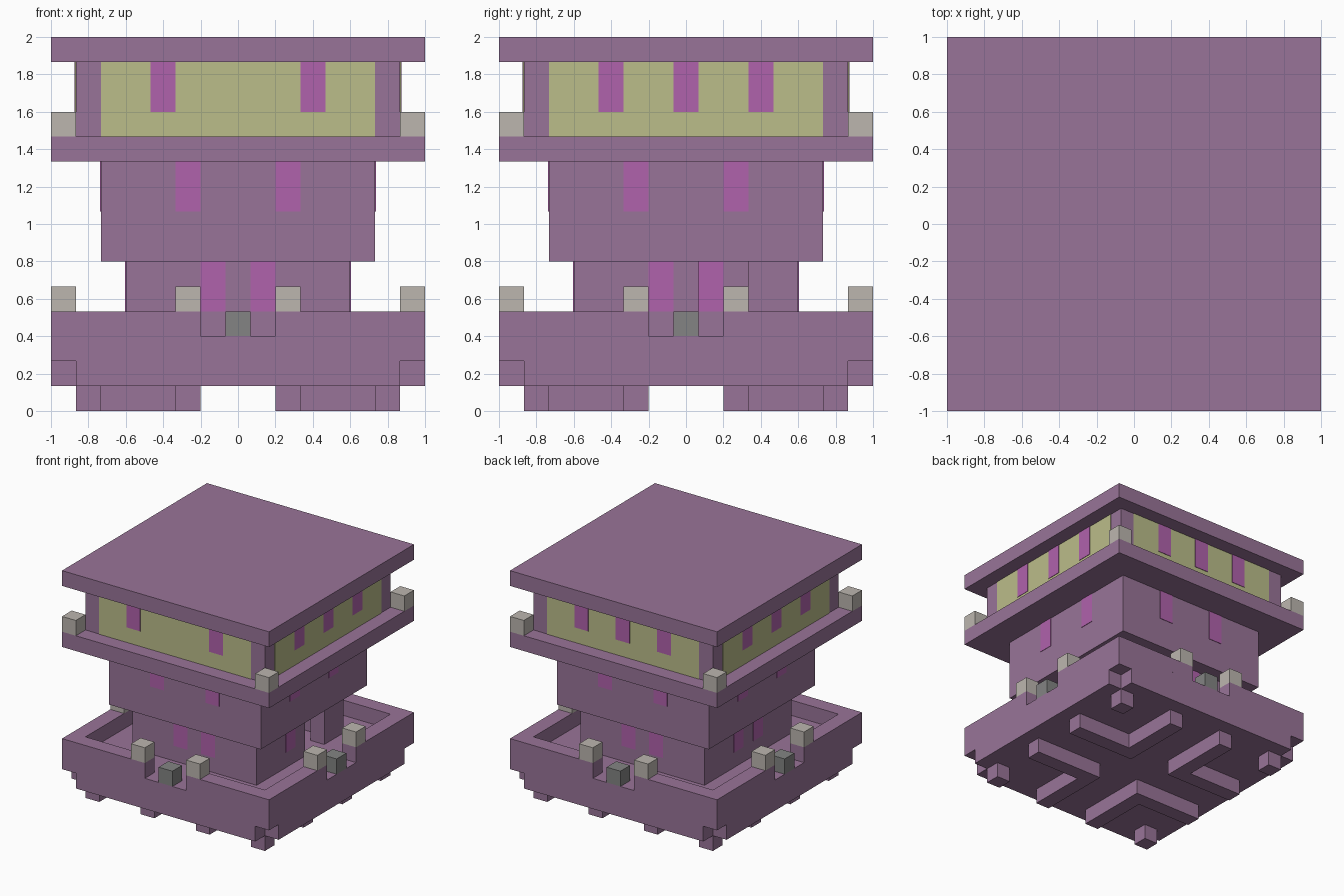
import bpy, bmesh
from math import pi
from mathutils import Matrix, Vector

U = 2 / 15  # one block

cube = bpy.data.objects.get("Cube")
if cube:
    bpy.data.objects.remove(cube, do_unlink=True)


def linear(c):
    c /= 255
    return c / 12.92 if c <= 0.04045 else ((c + 0.055) / 1.055) ** 2.4


def material(name, *rgb):
    colour = (*[linear(c) for c in rgb], 1)
    m = bpy.data.materials.new(name)
    m.use_nodes = True
    m.diffuse_color = colour
    bsdf = m.node_tree.nodes["Principled BSDF"]
    bsdf.inputs["Base Color"].default_value = colour
    bsdf.inputs["Roughness"].default_value = 0.9
    return m


purple = material("dusty purple", 153, 116, 152)
pink = material("bright violet", 176, 98, 172)
yellow = material("pale yellow", 187, 189, 138)
pale = material("pale grey", 188, 182, 175)
grey = material("dark grey", 131, 132, 131)


def prism(name, outline, z0, z1, mat, turn=0):
    """Extrude an outline (in blocks) upwards, turned by quarter turns."""
    bm = bmesh.new()
    face = bm.faces.new([bm.verts.new((x, y, z0)) for x, y in outline])
    top = bmesh.ops.extrude_face_region(bm, geom=[face])["geom"]
    bmesh.ops.translate(bm, vec=Vector((0, 0, z1 - z0)),
                        verts=[g for g in top if isinstance(g, bmesh.types.BMVert)])
    bmesh.ops.recalc_face_normals(bm, faces=bm.faces)
    bm.transform(Matrix.Rotation(turn * pi / 2, 4, "Z") @ Matrix.Scale(U, 4))
    mesh = bpy.data.meshes.new(name)
    bm.to_mesh(mesh)
    bm.free()
    mesh.materials.append(mat)
    obj = bpy.data.objects.new(name, mesh)
    bpy.context.collection.objects.link(obj)
    return obj


def box(name, x0, x1, y0, y1, z0, z1, mat, turn=0):
    return prism(name, [(x0, y0), (x1, y0), (x1, y1), (x0, y1)], z0, z1, mat, turn)


def slab(name, half, z0, z1):
    return box(name, -half, half, -half, half, z0, z1, purple)


# Tray floor: lower layer has its corners cut away
cut = []
for sx, sy in ((1, 1), (-1, 1), (-1, -1), (1, -1)):
    corner = [(7.5 * sx, 6.5 * sy), (6.5 * sx, 6.5 * sy), (6.5 * sx, 7.5 * sy)]
    cut += corner if sx == sy else corner[::-1]
prism("tray_underside", cut, 1, 2, purple)
slab("tray_floor", 7.5, 2, 3)

# Hollow stem with a doorway on the +x side
prism("stem", [(4.5, 2.5), (4.5, 4.5), (-4.5, 4.5), (-4.5, -4.5), (4.5, -4.5), (4.5, 0.5),
               (3.5, 0.5), (3.5, -3.5), (-3.5, -3.5), (-3.5, 3.5), (3.5, 3.5), (3.5, 2.5)],
      3, 6, purple)

# Stacked upper storeys
slab("middle_storey", 5.5, 6, 10)
slab("balcony", 7.5, 10, 11)
slab("lookout", 6.5, 11, 14)
slab("roof", 7.5, 14, 15)

# Parts repeated on every corner and side; turn 0 is the front
for turn in range(4):
    # Corner parts
    prism("rim_corner", [(1.5, 6.5), (1.5, 7.5), (7.5, 7.5), (7.5, 1.5), (6.5, 1.5), (6.5, 6.5)],
          3, 4, purple, turn)
    prism("foot_bracket", [(1.5, 1.5), (6.5, 1.5), (6.5, 2.5), (2.5, 2.5), (2.5, 6.5), (1.5, 6.5)],
          0, 1, purple, turn)
    box("corner_foot", 5.5, 6.5, 5.5, 6.5, 0, 1, purple, turn)
    box("balcony_corner_block", 6.5, 7.5, 6.5, 7.5, 11, 12, pale, turn)

    # Entrance gap in the rim
    box("gap_block", -0.5, 0.5, -7.5, -6.5, 3, 4, grey, turn)

    # Window band, with hanging strips; the front leaves out the middle one
    box("window", -5.5, 5.5, -6.53, -6.4, 11, 14, yellow, turn)
    for x in (-3, 3) if turn == 0 else (-3, 0, 3):
        box("window_strip", x - 0.5, x + 0.5, -6.56, -6.4, 12, 14, pink, turn)

    for side in (-1, 1):
        x = 2 * side
        box("rim_block", x - 0.5, x + 0.5, -7.5, -6.5, 4, 5, pale, turn)
        box("middle_strip", x - 0.5, x + 0.5, -5.53, -5.4, 8, 10, pink, turn)
        # Stem strips run through the wall, except where the doorway is
        if not (turn == 1 and side == 1):
            box("stem_strip", side - 0.5, side + 0.5, -4.53, -3.47, 4, 6, pink, turn)
